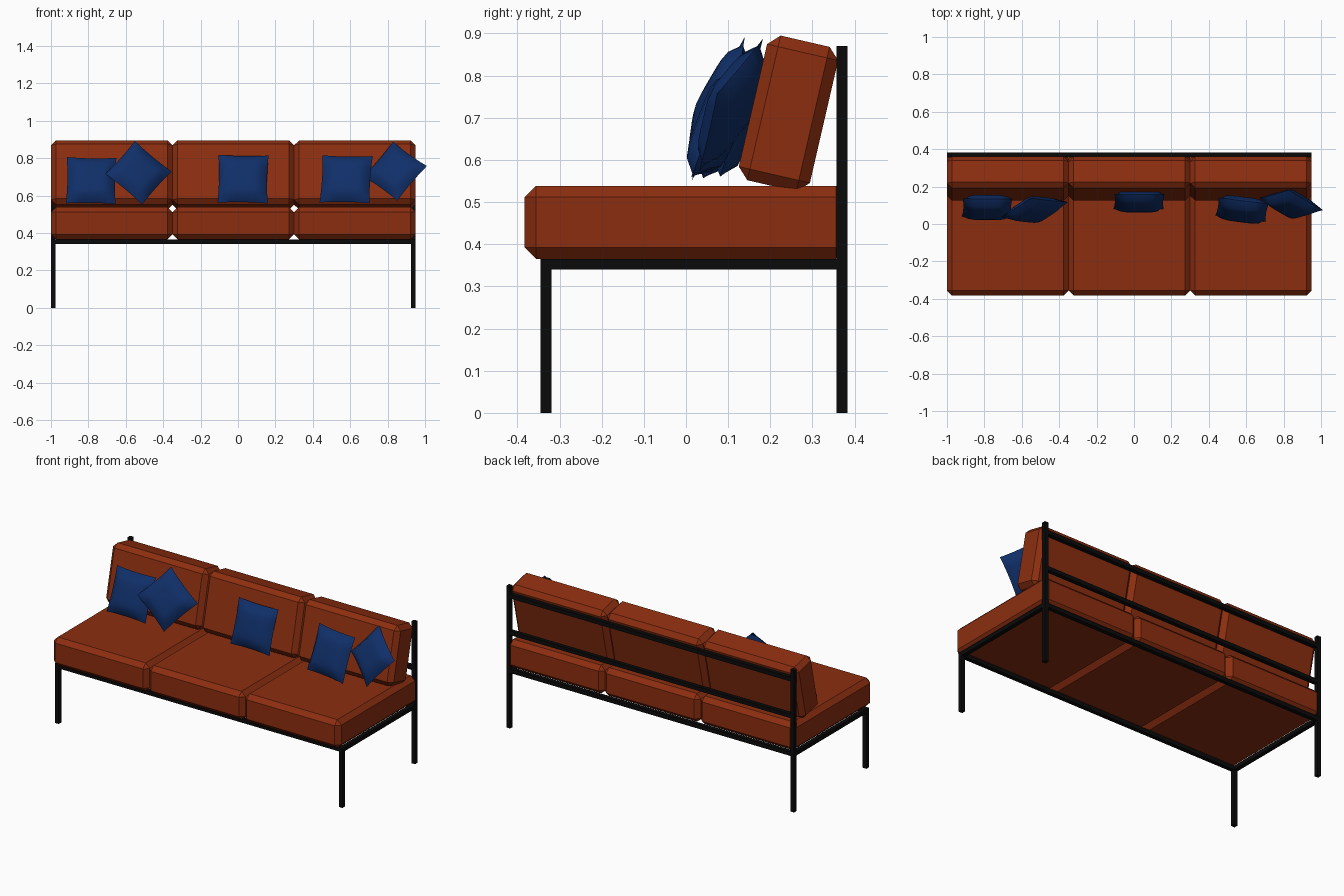
import bpy, bmesh
from math import radians
from mathutils import Matrix, Vector

old = bpy.data.objects.get("Cube")
if old:
    bpy.data.objects.remove(old, do_unlink=True)


def material(name, rgb):
    m = bpy.data.materials.new(name)
    m.use_nodes = True
    m.diffuse_color = (*rgb, 1)
    m.node_tree.nodes["Principled BSDF"].inputs["Base Color"].default_value = (*rgb, 1)
    return m


RUST = material("rust_leather", (0.26, 0.027, 0.005))
BLUE = material("navy_fabric", (0.005, 0.028, 0.14))
BLACK = material("black_metal", (0.003, 0.003, 0.003))


def add_object(name, bm, mat):
    mesh = bpy.data.meshes.new(name)
    bmesh.ops.recalc_face_normals(bm, faces=bm.faces)
    bm.to_mesh(mesh)
    bm.free()
    mesh.materials.append(mat)
    ob = bpy.data.objects.new(name, mesh)
    bpy.context.collection.objects.link(ob)
    return ob


def box(name, centre, size, mat, tilt=0, bevel=0):
    bm = bmesh.new()
    bmesh.ops.create_cube(bm, size=1, matrix=Matrix.Diagonal((*size, 1)))
    ob = add_object(name, bm, mat)
    ob.location = centre
    ob.rotation_euler.x = radians(tilt)
    if bevel:
        mod = ob.modifiers.new("chamfer", "BEVEL")
        mod.width = bevel
        mod.segments = 1
    return ob


def pillow(name, centre, size, thick, tilt, yaw, roll):
    """Square pillow standing in XZ: two bulged grids meeting at a seam."""
    bm = bmesh.new()
    n = 8
    for side in (-1, 1):
        made = bmesh.ops.create_grid(bm, x_segments=n, y_segments=n, size=1)
        for v in made["verts"]:
            u, w = v.co.x, v.co.y
            puff = max(0, (1 - u ** 4) * (1 - w ** 4)) ** 0.6
            pinch_u, pinch_w = 1 - 0.04 * (1 - w * w), 1 - 0.04 * (1 - u * u)
            v.co = Vector((u * pinch_u * size / 2, side * puff * thick / 2,
                           w * pinch_w * size / 2))
    bmesh.ops.remove_doubles(bm, verts=bm.verts, dist=0.0005)
    ob = add_object(name, bm, BLUE)
    turn = (Matrix.Rotation(radians(yaw), 4, "Z") @ Matrix.Rotation(radians(-tilt), 4, "X")
            @ Matrix.Rotation(radians(roll), 4, "Y"))
    ob.matrix_world = Matrix.Translation(centre) @ turn
    for f in ob.data.polygons:
        f.use_smooth = True
    bpy.ops.object.select_all(action="DESELECT")
    ob.select_set(True)
    bpy.context.view_layer.objects.active = ob
    bpy.ops.object.shade_smooth_by_angle(angle=radians(40))


# Cushions
MID = -0.025
PITCH = 0.65
for i, side in enumerate(("right", "middle", "left")):
    x = MID + (i - 1) * PITCH
    box(side + "_seat_cushion", (x, 0, 0.452), (PITCH, 0.765, 0.173), RUST, bevel=0.027)
    box(side + "_back_cushion", (x, 0.243, 0.71), (PITCH, 0.173, 0.352), RUST,
        tilt=-13, bevel=0.027)

# Metal frame
T = 0.025
WIDTH = 3 * PITCH
BACK_Y, FRONT_Y, RAIL_Z = 0.37, -0.332, 0.353
for side, s in (("right", -1), ("left", 1)):
    x = MID + s * (WIDTH - T) / 2
    box(side + "_back_post", (x, BACK_Y, 0.435), (T, T, 0.87), BLACK)
    box(side + "_front_leg", (x, FRONT_Y, 0.18), (T, T, 0.36), BLACK)
    box(side + "_seat_rail", (x, (BACK_Y + FRONT_Y) / 2, RAIL_Z),
        (T, BACK_Y - FRONT_Y + T, T), BLACK)
for name, y, z in (("front_rail", FRONT_Y, RAIL_Z), ("rear_rail", BACK_Y, RAIL_Z),
                   ("lower_back_rail", BACK_Y, 0.585), ("upper_back_rail", BACK_Y, 0.81)):
    box(name, (MID, y, z), (WIDTH, T, T), BLACK)

# Scatter pillows
pillow("right_square_pillow", (-0.785, 0.088, 0.68), 0.265, 0.09, 21, 0, 1)
pillow("right_diamond_pillow", (-0.532, 0.077, 0.722), 0.258, 0.08, 21, 12, 43)
pillow("middle_pillow", (0.027, 0.12, 0.688), 0.268, 0.08, 17, 0, 1)
pillow("left_square_pillow", (0.578, 0.077, 0.687), 0.27, 0.09, 21, -7, 1)
pillow("left_diamond_pillow", (0.84, 0.107, 0.73), 0.248, 0.08, 24, -15, 35)
